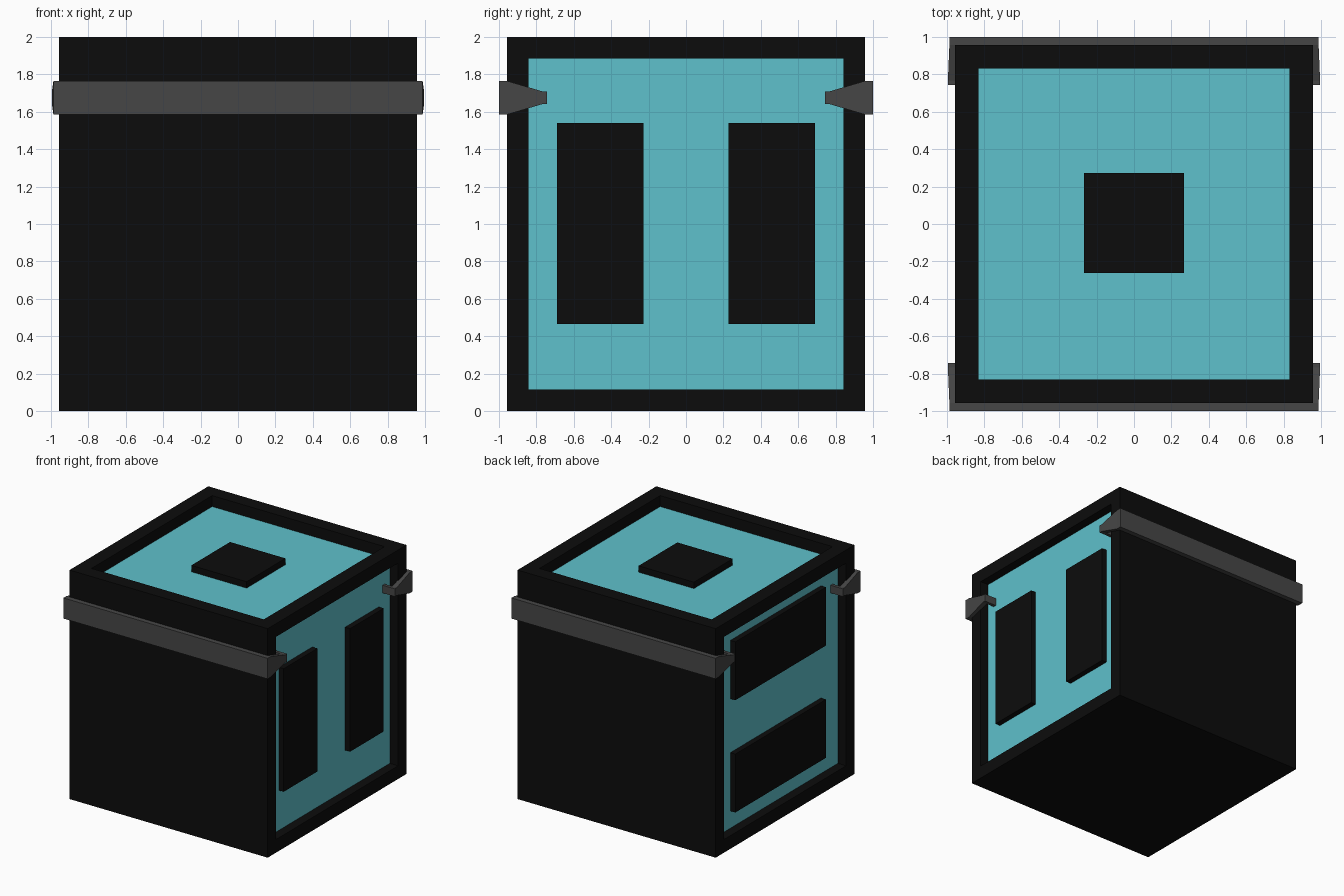
import bpy, bmesh
from mathutils import Vector

cube = bpy.data.objects.get("Cube")
if cube:
    bpy.data.objects.remove(cube, do_unlink=True)


def material(name, rgb):
    m = bpy.data.materials.new(name)
    m.use_nodes = True
    m.diffuse_color = (*rgb, 1)
    m.node_tree.nodes["Principled BSDF"].inputs["Base Color"].default_value = (*rgb, 1)
    return m


black = material("black", (0.0037, 0.0037, 0.0037))
cyan = material("cyan", (0.114, 0.533, 0.604))
grey = material("dark grey", (0.061, 0.061, 0.061))


def finish(bm, name, *mats):
    bmesh.ops.recalc_face_normals(bm, faces=bm.faces)
    mesh = bpy.data.meshes.new(name)
    bm.to_mesh(mesh)
    bm.free()
    for m in mats:
        mesh.materials.append(m)
    ob = bpy.data.objects.new(name, mesh)
    bpy.context.scene.collection.objects.link(ob)
    return ob


def add_box(bm, lo, hi):
    lo, hi = Vector(lo), Vector(hi)
    verts = bmesh.ops.create_cube(bm, size=1)["verts"]
    for v in verts:
        v.co = (lo + hi) / 2 + v.co * (hi - lo)
    return verts


def box(name, lo, hi, mat):
    bm = bmesh.new()
    add_box(bm, lo, hi)
    return finish(bm, name, mat)


W = 0.957    # half width of the body
TOP = 2.0

# Body with sunken coloured panels on the top and both sides
bm = bmesh.new()
add_box(bm, (-W, -W, 0), (W, W, TOP))
bm.normal_update()
panels = [f for f in bm.faces if f.normal.z > 0.9 or abs(f.normal.x) > 0.9]
for f in panels:
    on_top = f.normal.z > 0.9
    bmesh.ops.inset_individual(bm, faces=[f], thickness=0.176 if on_top else 0.163)
    bmesh.ops.inset_individual(bm, faces=[f], thickness=0, depth=-0.096 if on_top else -0.08)
    f.material_index = 1
finish(bm, "body", black, cyan)

# Raised square on the top panel
box("top_button", (-0.267, -0.262, 1.9), (0.267, 0.272, 1.96), black)

# Two upright bars on the right panel, two level bars on the left panel
floor, face = W - 0.085, W - 0.032
for label, y0, y1 in (("front", -0.69, -0.226), ("back", 0.226, 0.69)):
    box(f"upright_bar_{label}", (floor, y0, 0.465), (face, y1, 1.54), black)
for label, z0, z1 in (("lower", 0.265, 0.775), ("upper", 1.245, 1.755)):
    box(f"level_bar_{label}", (-face, -0.61, z0), (-floor, 0.64, z1), black)


# Clamp: a straight strip, two tapering arms and hooks reaching into the recesses
def clamp(name, side):
    mid, half, tip = 1.675, 0.09, 0.034
    bm = bmesh.new()
    add_box(bm, (-0.987, -1.0, mid - half), (0.987, -W, mid + half))
    for s in (-1, 1):
        arm = add_box(bm, (0.95, -W, mid - half), (0.987, -0.768, mid + half))
        hook = add_box(bm, (0.865, -0.77, mid - tip), (0.995, -0.742, mid + tip))
        for v in arm:
            if v.co.y > -0.8:
                v.co.z = mid + (tip if v.co.z > mid else -tip)
                if v.co.x > 0.97:
                    v.co.x = 0.995
        for v in arm + hook:
            v.co.x *= s
    for v in bm.verts:
        v.co.y *= side
    finish(bm, name, grey)


clamp("front_clamp", 1)
clamp("back_clamp", -1)
